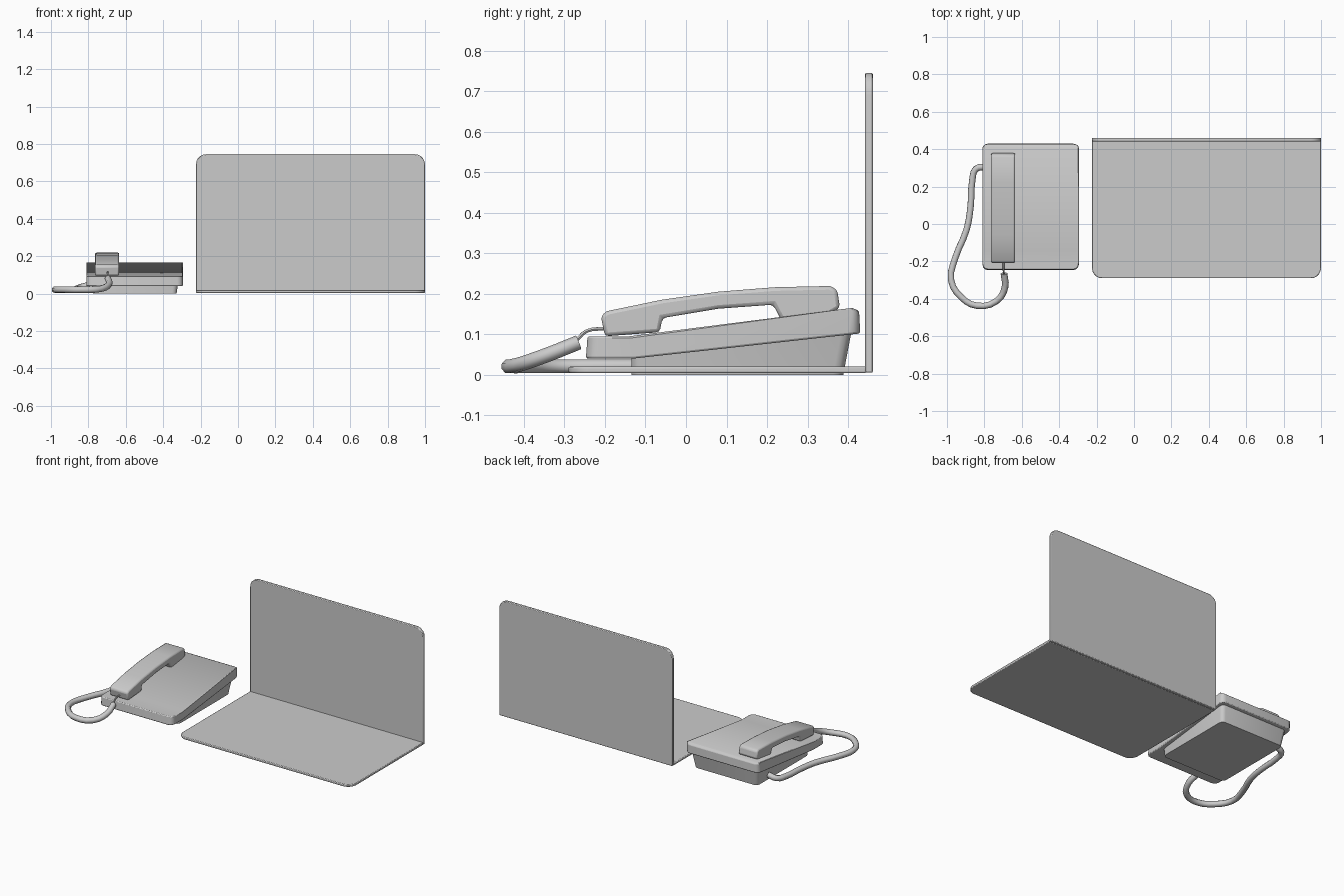
import bpy, bmesh, math
from mathutils import Vector

cube = bpy.data.objects.get("Cube")
if cube:
    bpy.data.objects.remove(cube)

grey = bpy.data.materials.new("plain grey")
grey.use_nodes = True
colour = (0.6, 0.6, 0.6, 1)
grey.diffuse_color = colour
grey.node_tree.nodes["Principled BSDF"].inputs["Base Color"].default_value = colour


def finish(obj, angle=35):
    obj.data.materials.append(grey)
    bpy.ops.object.select_all(action="DESELECT")
    obj.select_set(True)
    bpy.context.view_layer.objects.active = obj
    bpy.ops.object.shade_smooth_by_angle(angle=math.radians(angle))
    return obj


def prism(name, outline, sweep, corner=0.0, edge=0.0, taper=None):
    """Sweep a closed outline; round upright corners, then soften the edges."""
    bm = bmesh.new()
    face = bm.faces.new([bm.verts.new(p) for p in outline])
    grown = bmesh.ops.extrude_face_region(bm, geom=[face])["geom"]
    bmesh.ops.translate(bm, vec=sweep, verts=[g for g in grown if isinstance(g, bmesh.types.BMVert)])
    if taper:
        for v in bm.verts:
            v.co = taper(v.co)
    if corner:
        upright = []
        for e in bm.edges:
            d = (e.verts[0].co - e.verts[1].co).normalized()
            if abs(d.z) > 0.8:
                upright.append(e)
        bmesh.ops.bevel(bm, geom=upright, offset=corner, segments=3, profile=0.5, affect="EDGES")
    bmesh.ops.recalc_face_normals(bm, faces=bm.faces)
    mesh = bpy.data.meshes.new(name)
    bm.to_mesh(mesh)
    bm.free()
    obj = bpy.data.objects.new(name, mesh)
    bpy.context.collection.objects.link(obj)
    if edge:
        mod = obj.modifiers.new("soft edges", "BEVEL")
        mod.width = edge
        mod.segments = 2
        mod.limit_method = "ANGLE"
        mod.angle_limit = math.radians(40)
    return finish(obj)


def rounded_plate(width, depth, radius, steps=5):
    """Outline in 2D: square at the hinge side (v = 0), round at the far side."""
    pts = [(0, 0), (width, 0)]
    for cx, start in ((width - radius, 0), (radius, 90)):
        for i in range(steps + 1):
            a = math.radians(start + 90 * i / steps)
            pts.append((cx + radius * math.cos(a), depth - radius + radius * math.sin(a)))
    return pts


def tube(name, points, radius, sides=2):
    curve = bpy.data.curves.new(name, "CURVE")
    curve.dimensions = "3D"
    curve.bevel_depth = radius
    curve.bevel_resolution = sides
    curve.resolution_u = 3
    curve.use_fill_caps = True
    spline = curve.splines.new("BEZIER")
    spline.bezier_points.add(len(points) - 1)
    for bp, p in zip(spline.bezier_points, points):
        bp.co = p
        bp.handle_left_type = bp.handle_right_type = "AUTO"
    obj = bpy.data.objects.new(name, curve)
    bpy.context.collection.objects.link(obj)
    bpy.ops.object.select_all(action="DESELECT")
    obj.select_set(True)
    bpy.context.view_layer.objects.active = obj
    bpy.ops.object.convert(target="MESH")
    return finish(bpy.context.view_layer.objects.active, 50)


def side_profile(x, pts):
    return [(x, y, z) for y, z in pts]


# Laptop: flat keyboard deck and upright lid
left, width = -0.225, 1.225
deck = rounded_plate(width, 0.735, 0.055)
prism("laptop_deck", [(left + u, 0.445 - v, 0.004) for u, v in deck], (0, 0, 0.016), edge=0.004)
lid = rounded_plate(width, 0.74, 0.055)
prism("laptop_lid", [(left + u, 0.442, 0.005 + v) for u, v in lid], (0, 0.019, 0), edge=0.004)

# Telephone: wedge-shaped upper shell
prism("phone_shell",
      side_profile(-0.81, [(-0.247, 0.04), (-0.13, 0.04), (0.43, 0.102), (0.427, 0.158),
                           (0.41, 0.165), (-0.14, 0.095), (-0.243, 0.095)]),
      (0.515, 0, 0), corner=0.03, edge=0.009)


# Telephone foot, narrowing toward the table
def narrow(co):
    k = max(0.0, 0.105 - co.z) / 0.105
    return Vector((-0.552 + (co.x + 0.552) * (1 - 0.06 * k), co.y, co.z))


prism("phone_foot",
      side_profile(-0.79, [(-0.135, 0.0), (0.388, 0.0), (0.408, 0.105), (-0.135, 0.045)]),
      (0.476, 0, 0), corner=0.025, taper=narrow)

# Handset with mouthpiece and earpiece blocks
prism("handset",
      side_profile(-0.765, [(-0.2, 0.095), (-0.065, 0.105), (-0.058, 0.14), (0.08, 0.163),
                            (0.215, 0.173), (0.235, 0.135), (0.355, 0.15), (0.38, 0.165),
                            (0.373, 0.21), (0.355, 0.219), (0.22, 0.216), (0.08, 0.205),
                            (-0.06, 0.185), (-0.195, 0.157), (-0.21, 0.145)]),
      (0.13, 0, 0), edge=0.009)

# Cord from the side of the phone to the handset
tube("cord",
     [(-0.695, -0.265, 0.08), (-0.69, -0.34, 0.05), (-0.735, -0.412, 0.025),
      (-0.84, -0.437, 0.021), (-0.925, -0.39, 0.021), (-0.978, -0.3, 0.021),
      (-0.955, -0.18, 0.021), (-0.895, -0.03, 0.021), (-0.873, 0.1, 0.021),
      (-0.865, 0.23, 0.024), (-0.845, 0.295, 0.032), (-0.795, 0.305, 0.045)], 0.018)
tube("cord_wire",
     [(-0.695, -0.27, 0.085), (-0.697, -0.245, 0.108), (-0.697, -0.2, 0.114)], 0.005, 1)
